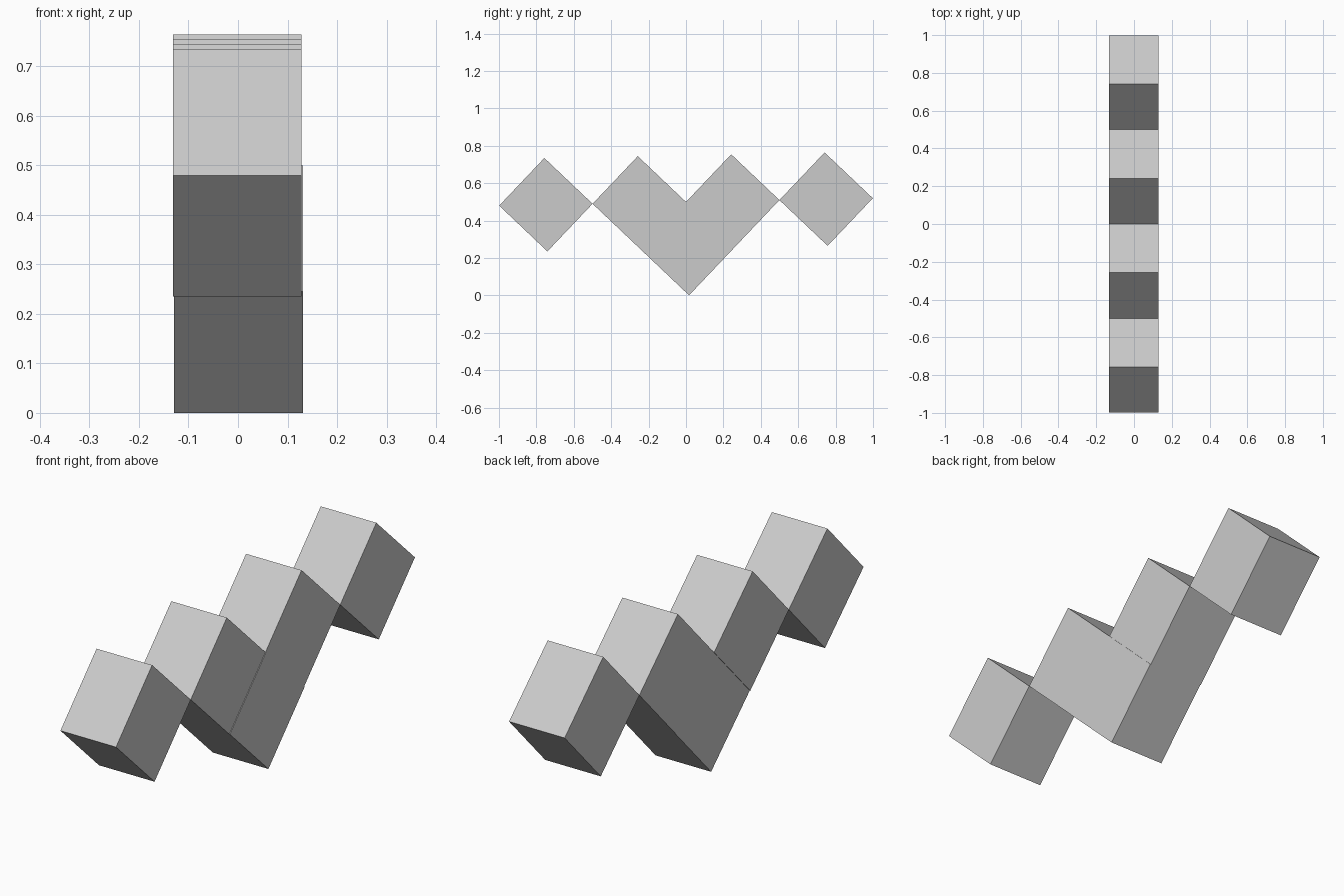
import bpy
import math
from mathutils import Vector

if "Cube" in bpy.data.objects:
    bpy.data.objects.remove(bpy.data.objects["Cube"])

TILT = math.radians(-43.5)      # blocks stand on edge, leaning very slightly
WIDTH, LENGTH, HEIGHT = 0.26, 0.3555, 0.351
MID_Z = 0.4995                  # height of the central shared corner

# Edge directions of a tilted block in the y-z plane
u = Vector((0, math.cos(TILT), math.sin(TILT))) * LENGTH
v = Vector((0, -math.sin(TILT), math.cos(TILT))) * HEIGHT
corner = Vector((0, 0, MID_Z))


def block(name, centre):
    bpy.ops.mesh.primitive_cube_add(size=1, location=centre, rotation=(TILT, 0, 0))
    obj = bpy.context.object
    obj.name = name
    obj.scale = (WIDTH, LENGTH, HEIGHT)
    bpy.ops.object.transform_apply(location=False, rotation=False, scale=True)
    return obj


# Row of four blocks touching edge to edge
for i in range(4):
    block(f"row_block_{i + 1}", corner + (u + v) * (i - 1.5) + Vector((-0.0015, 0, 0)))

# Single block filling the gap beneath the middle pair
block("lower_block", corner + (u - v) / 2 + Vector((0.001, 0, 0)))
